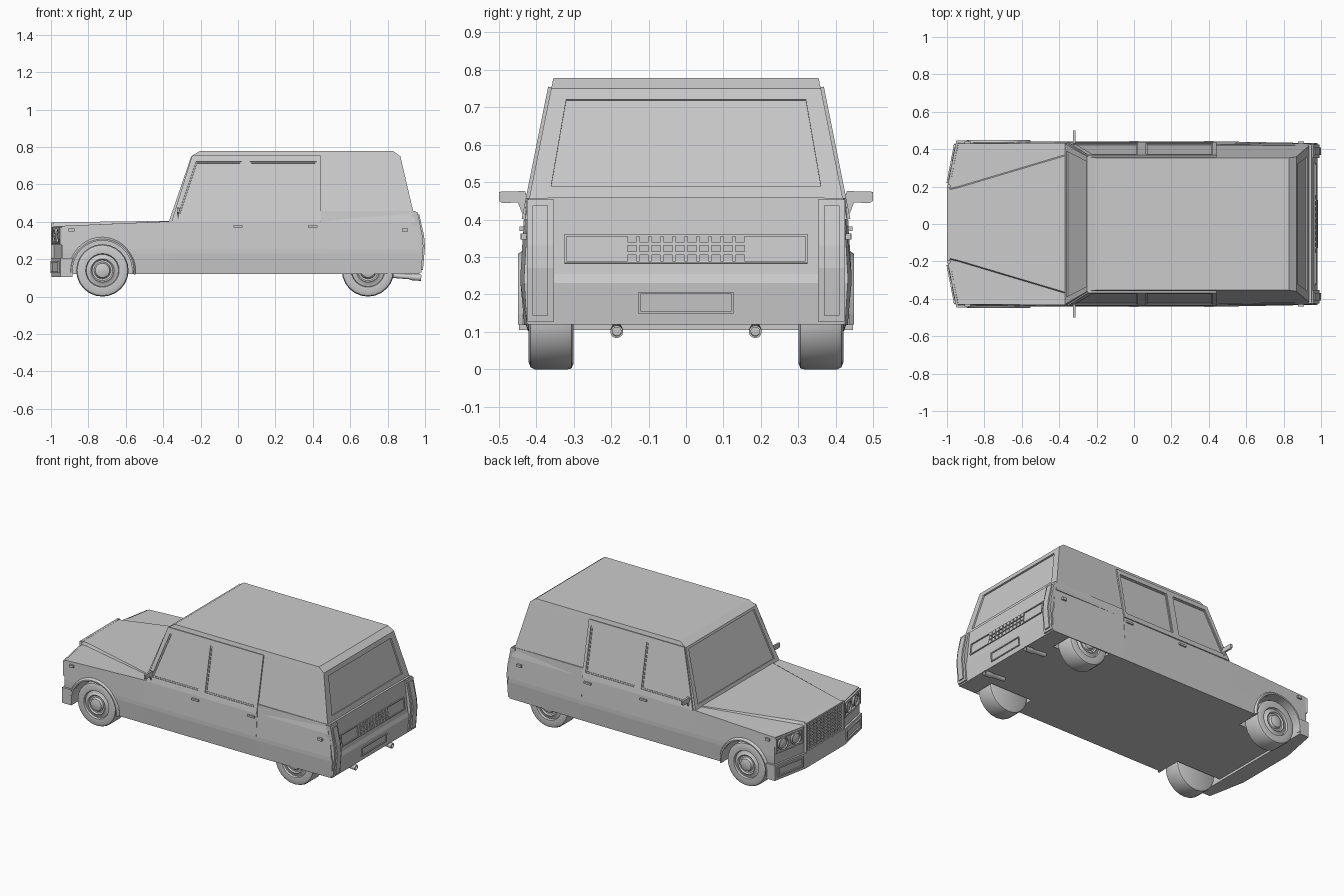
import bpy, bmesh, math
from mathutils import Vector, Matrix

if "Cube" in bpy.data.objects:
    bpy.data.objects.remove(bpy.data.objects["Cube"])

grey = bpy.data.materials.new("plain_grey")
grey.use_nodes = True
grey.diffuse_color = (0.6, 0.6, 0.6, 1)
grey.node_tree.nodes["Principled BSDF"].inputs["Base Color"].default_value = (0.6, 0.6, 0.6, 1)


def finish(name, bm, mirror=False, smooth=False):
    bmesh.ops.remove_doubles(bm, verts=bm.verts, dist=0.0001)
    bmesh.ops.recalc_face_normals(bm, faces=bm.faces)
    mesh = bpy.data.meshes.new(name)
    bm.to_mesh(mesh)
    bm.free()
    mesh.materials.append(grey)
    ob = bpy.data.objects.new(name, mesh)
    bpy.context.collection.objects.link(ob)
    bpy.ops.object.select_all(action='DESELECT')
    ob.select_set(True)
    bpy.context.view_layer.objects.active = ob
    if smooth:
        bpy.ops.object.shade_smooth_by_angle(angle=math.radians(35))
    if mirror:
        m = ob.modifiers.new("mirror", 'MIRROR')
        m.use_axis = (False, True, False)
        m.use_mirror_merge = False
    return ob


def loft(bm, rings, cap=True):
    """Join closed rings of points; cap the ends with ngons."""
    vs = [[bm.verts.new(p) for p in r] for r in rings]
    n = len(vs[0])
    for a, b in zip(vs, vs[1:]):
        for i in range(n):
            bm.faces.new((a[i], a[(i + 1) % n], b[(i + 1) % n], b[i]))
    if cap:
        bm.faces.new(vs[0])
        bm.faces.new(vs[-1])
    return vs


def plane_normal(pts, out):
    n = (pts[1] - pts[0]).cross(pts[2] - pts[0]).normalized()
    return n if n.dot(Vector(out)) > 0 else -n


def prism(name, pts, out, d0, d1, mirror=False):
    """Flat polygon thickened from d0 to d1 along its outward normal."""
    pts = [Vector(p) for p in pts]
    n = plane_normal(pts, out)
    bm = bmesh.new()
    loft(bm, [[p + n * d for p in pts] for d in (d0, d1)])
    return finish(name, bm, mirror)


def frame(name, outer, inner, out, depth, mirror=False):
    """Raised ring between two loops."""
    outer, inner = [[Vector(p) for p in loop] for loop in (outer, inner)]
    d = plane_normal(outer, out) * depth
    bm = bmesh.new()
    loft(bm, [outer, [p + d for p in outer], [p + d for p in inner], inner], cap=False)
    return finish(name, bm, mirror)


def rim(pts, k):
    """Loop moved towards its centre by distance k on each corner."""
    pts = [Vector(p) for p in pts]
    res = []
    for i, p in enumerate(pts):
        a, b = pts[i - 1] - p, pts[(i + 1) % len(pts)] - p
        res.append(p + (a.normalized() + b.normalized()) * k)
    return res


def lathe(name, profile, centre, axis, segs=24, mirror=True):
    """Profile of (radius, distance along axis)."""
    mat = Matrix.Translation(centre) @ Vector(axis).to_track_quat('Z', 'Y').to_matrix().to_4x4()
    bm = bmesh.new()
    loft(bm, [[mat @ Vector((r * math.cos(t), r * math.sin(t), h))
               for t in (math.tau * i / segs for i in range(segs))] for r, h in profile])
    return finish(name, bm, mirror, True)


def box(bm, lo, hi):
    mid = (Vector(lo) + Vector(hi)) / 2
    bmesh.ops.create_cube(bm, size=1, matrix=Matrix.Translation(mid) @ Matrix.Diagonal(
        (*(Vector(hi) - Vector(lo)), 1)))


def cut(ob, cutter):
    cutter.hide_render = True
    m = ob.modifiers.new("cut", 'BOOLEAN')
    m.object, m.operation, m.solver = cutter, 'DIFFERENCE', 'EXACT'
    bpy.ops.object.select_all(action='DESELECT')
    ob.select_set(True)
    bpy.context.view_layer.objects.active = ob
    bpy.ops.object.modifier_apply(modifier=m.name)
    bpy.data.objects.remove(cutter)


def tail_x(z):
    pts = [(0.12, 0.97), (0.23, 0.98), (0.255, 0.972), (0.458, 0.95)]
    for (z0, x0), (z1, x1) in zip(pts, pts[1:]):
        if z <= z1:
            return x0 + (x1 - x0) * (z - z0) / (z1 - z0)
    return pts[-1][1]


def side(x, z):
    return Vector((x, 0.43 - (z - 0.40) * 0.2, z))


def rear(y, z):
    return Vector((0.95 - (z - 0.4) * 0.234, y, z))


def screen(y, z):
    return Vector((-0.37 + (z - 0.4) * 0.343, y, z))


def nose(t, z, off=0.0):
    """Point on the swept-back nose face, t from grille to corner."""
    return Vector((-0.985 + 0.045 * t - off, 0.2 + 0.235 * t, z))


# Lower body: stations of (x, low, middle, shoulder, crease widths, fender, hood heights)
stations = [(-0.985, 0.2, 0.2, 0.2, 0.19, 0.375, 0.395),
            (-0.94, 0.43, 0.435, 0.43, 0.2, 0.378, 0.397),
            (-0.37, 0.432, 0.442, 0.433, 0.37, 0.402, 0.405),
            (0.44, 0.432, 0.442, 0.433, 0.37, 0.402, 0.405),
            (0.441, 0.432, 0.442, 0.426, 0.37, 0.458, 0.458),
            (None, 0.425, 0.432, 0.42, 0.37, 0.458, 0.458)]
rings = []
for x, low, mid, top, crease, zf, zh in stations:
    half = [(low, 0.12), (mid, 0.23), (mid, 0.255), (top, zf), (crease, zf + 0.0001), (crease - 0.006, zh + 0.0002)]
    full = half + [(-y, z) for y, z in reversed(half)]
    rings.append([(tail_x(z) if x is None else x, y, z) for y, z in full])
bm = bmesh.new()
vs = loft(bm, rings, cap=False)
for ring in (vs[0], vs[-1]):
    for i in range(5):
        bm.faces.new((ring[i], ring[i + 1], ring[-2 - i], ring[-1 - i]))
body = finish("lower_body", bm)
cut(body, lathe("front_well_cutter", [(0.162, 0), (0.162, 0.3)], (-0.725, 0.28, 0.14), (0, 1, 0), 32))
cut(body, lathe("rear_well_cutter", [(0.152, 0), (0.152, 0.143)], (0.695, 0.28, 0.125), (0, 1, 0), 32))

# Cabin with tapered sides and bevelled roof ends
bm = bmesh.new()
loft(bm, [[(a, -w, z), (b, -w, z), (b, w, z), (a, w, z)] for a, b, w, z in
          [(-0.37, 0.95, 0.43, 0.4), (-0.25, 0.868, 0.36, 0.75), (-0.205, 0.83, 0.354, 0.778)]])
cabin = finish("cabin", bm)

# Glass is sunk into the cabin
glass = {"windscreen": [screen(-0.39, 0.425), screen(0.39, 0.425), screen(0.335, 0.735), screen(-0.335, 0.735)],
         "rear_window": [rear(-0.36, 0.49), rear(0.36, 0.49), rear(0.32, 0.72), rear(-0.32, 0.72)]}
for name, pts in glass.items():
    cut(cabin, prism(name + "_cutter", pts, (-1 if name == "windscreen" else 1, 0, 0.2), -0.01, 0.03))

# Door window frames
for name, outer, inner in [
        ("front_door_frame", [(-0.355, 0.4), (-0.245, 0.753), (0.0425, 0.753), (0.0425, 0.4)],
         [(-0.32, 0.435), (-0.225, 0.72), (0.02, 0.72), (0.02, 0.435)]),
        ("rear_door_frame", [(0.0425, 0.4), (0.0425, 0.753), (0.44, 0.753), (0.44, 0.4)],
         [(0.065, 0.435), (0.065, 0.72), (0.42, 0.72), (0.42, 0.435)])]:
    frame(name, [side(*p) for p in outer], [side(*p) for p in inner], (0, 1, 0), 0.009, True)
    frame(name + "_seal", [side(*p) for p in inner], rim([side(*p) for p in inner], 0.008), (0, 1, 0), 0.004, True)

# Wheels with stepped hubs
tyre = [(0.125, 0), (0.138, 0.006), (0.14, 0.015), (0.14, 0.105), (0.135, 0.115), (0.122, 0.12), (0.09, 0.118),
        (0.086, 0.105), (0.07, 0.108), (0.062, 0.116), (0.055, 0.108), (0.045, 0.108), (0.038, 0.122), (0.02, 0.128)]
for name, x in (("front_wheel", -0.725), ("rear_wheel", 0.695)):
    lathe(name, tyre, (x, 0.3, 0.14), (0, 1, 0))

# Front wheel arch lip
bm = bmesh.new()
arc = [math.radians(-7 + 194 * i / 20) for i in range(21)]
loft(bm, [[(-0.725 + r * math.cos(t), y, 0.14 + r * math.sin(t))
           for r, y in ((0.159, 0.42), (0.159, 0.448), (0.168, 0.449), (0.178, 0.435), (0.175, 0.42))] for t in arc])
finish("front_wheel_arch", bm, True)

# Front bumper wrapping round the nose
half = [(-0.885, 0.446), (-0.95, 0.446), (-0.998, 0.2)]
bm = bmesh.new()
loft(bm, [[(x, y, z) for x, y in half + [(x, -y) for x, y in reversed(half)]] for z in (0.105, 0.205)])
finish("front_bumper", bm)
pts = [nose(t, z, 0.012) for t, z in ((0.08, 0.125), (0.97, 0.125), (0.97, 0.19), (0.08, 0.19))]
frame("bumper_lamp_frame", pts, rim(pts, 0.01), (-1, 0, 0), 0.009, True)

# Headlamps
pts = [nose(t, z) for t, z in ((0.04, 0.225), (0.98, 0.225), (0.98, 0.372), (0.04, 0.372))]
pts = [nose(t, z) for t, z in ((0.04, 0.275), (0.98, 0.275), (0.98, 0.372), (0.04, 0.372))]
frame("headlamp_frame", pts, rim(pts, 0.01), (-1, 0, 0), 0.012, True)
for name, t in (("inner_headlamp", 0.29), ("outer_headlamp", 0.73)):
    lathe(name, [(0.04, -0.01), (0.04, 0.012), (0.033, 0.014), (0.03, 0.006), (0.015, 0.011)],
          nose(t, 0.323), (-0.98, 0.19, 0), 20)


# Grilles made of small raised blocks
def grille(name, x_of, width, z0, z1, nx, nz, depth):
    bm = bmesh.new()
    w, h = 2 * width / nx, (z1 - z0) / nz
    for i in range(nx):
        for j in range(nz):
            y, z = -width + (i + 0.5) * w, z0 + (j + 0.5) * h
            x = x_of(z)
            box(bm, (x - depth, y - w * 0.38, z - h * 0.36), (x + depth, y + w * 0.38, z + h * 0.36))
    finish(name, bm)


grille("front_grille", lambda z: -0.985, 0.18, 0.205, 0.375, 10, 8, 0.008)
grille("rear_grille", tail_x, 0.16, 0.285, 0.36, 10, 3, 0.006)
pts = [(-0.985, y, z) for y, z in ((-0.195, 0.2), (0.195, 0.2), (0.195, 0.396), (-0.195, 0.396))]
frame("front_grille_surround", pts, rim(pts, 0.012), (-1, 0, 0), 0.015)

# Rear panel and plate surround
for name, w, z0, z1 in (("rear_panel_trim", 0.325, 0.283, 0.36), ("plate_surround", 0.127, 0.15, 0.207)):
    pts = [(tail_x(z), y, z) for y, z in ((-w, z0), (w, z0), (w, z1), (-w, z1))]
    frame(name, pts, rim(pts, 0.006), (1, 0, 0), 0.006)

# Upright tail lamps: stepped vertical fins
for name, y0, y1, grow, trim in (("tail_lamp_housing", 0.353, 0.425, 0, 0), ("tail_lamp_lens", 0.368, 0.41, 0.009, 0.015)):
    prof = [(0.93, 0.128 + trim), (0.98 + grow, 0.128 + trim), (0.991 + grow, 0.27),
            (0.985 + grow, 0.33), (0.96 + grow, 0.453 - trim), (0.93, 0.453 - trim)]
    bm = bmesh.new()
    loft(bm, [[(x, y, z) for x, z in prof] for y in (y0, y1)])
    finish(name, bm, True)

# Exhaust pipes
lathe("exhaust_pipe", [(0.013, 0), (0.013, 0.09), (0.017, 0.1), (0.017, 0.15), (0.012, 0.15), (0.012, 0.13)],
      (0.83, 0.185, 0.112), (1, 0, -0.08), 14)

# Door mirrors, handles and side markers
prism("mirror_head", [(-0.32, y, z) for y, z in ((0.43, 0.446), (0.49, 0.444), (0.5, 0.45), (0.5, 0.474),
      (0.43, 0.476), (0.424, 0.46))], (-1, 0, 0), -0.006, 0.006, True)
prism("mirror_stalk", [(-0.32, y, z) for y, z in ((0.415, 0.42), (0.437, 0.415), (0.45, 0.448), (0.428, 0.452))],
      (-1, 0, 0), -0.004, 0.004, True)
for name, x, z, w, h, y in (("front_handle", 0.0, 0.375, 0.05, 0.012, 0.444), ("rear_handle", 0.4, 0.375, 0.05, 0.012, 0.444),
                            ("front_marker", -0.89, 0.355, 0.03, 0.016, 0.442),
                            ("rear_marker", 0.893, 0.355, 0.03, 0.016, 0.44)):
    bm = bmesh.new()
    box(bm, (x - w / 2, 0.41, z - h / 2), (x + w / 2, y, z + h / 2))
    finish(name, bm, True)
